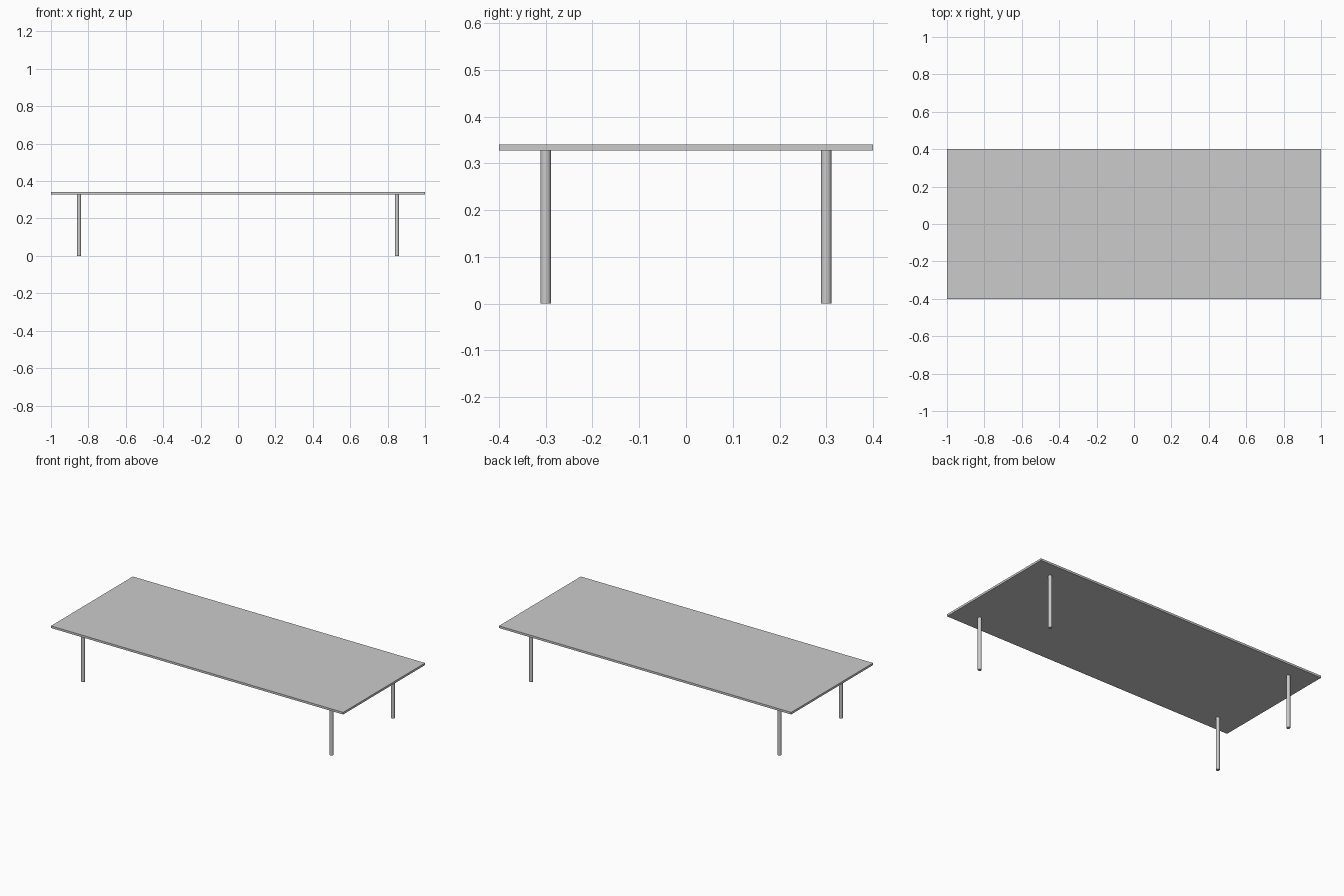
import bpy

if "Cube" in bpy.data.objects:
    bpy.data.objects.remove(bpy.data.objects["Cube"])

TOP_Z, TOP_THICK = 0.341, 0.013
LEG_X, LEG_Y, LEG_R = 0.85, 0.30, 0.011
leg_h = TOP_Z - TOP_THICK

# Table top: thin flat slab
bpy.ops.mesh.primitive_cube_add(size=1, location=(0, 0, TOP_Z - TOP_THICK / 2))
top = bpy.context.object
top.name = "table_top"
top.scale = (2.0, 0.8, TOP_THICK)
bpy.ops.object.transform_apply(location=False, rotation=False, scale=True)


def add_leg(name, x, y):
    bpy.ops.mesh.primitive_cylinder_add(vertices=32, radius=LEG_R, depth=leg_h,
                                        location=(x, y, leg_h / 2))
    bpy.context.object.name = name
    bpy.ops.object.shade_smooth_by_angle()


# Four slim round legs, set in from the corners
for side_y, sy in (("front", -1), ("back", 1)):
    for side_x, sx in (("left", -1), ("right", 1)):
        add_leg(f"{side_y}_{side_x}_leg", sx * LEG_X, sy * LEG_Y)
